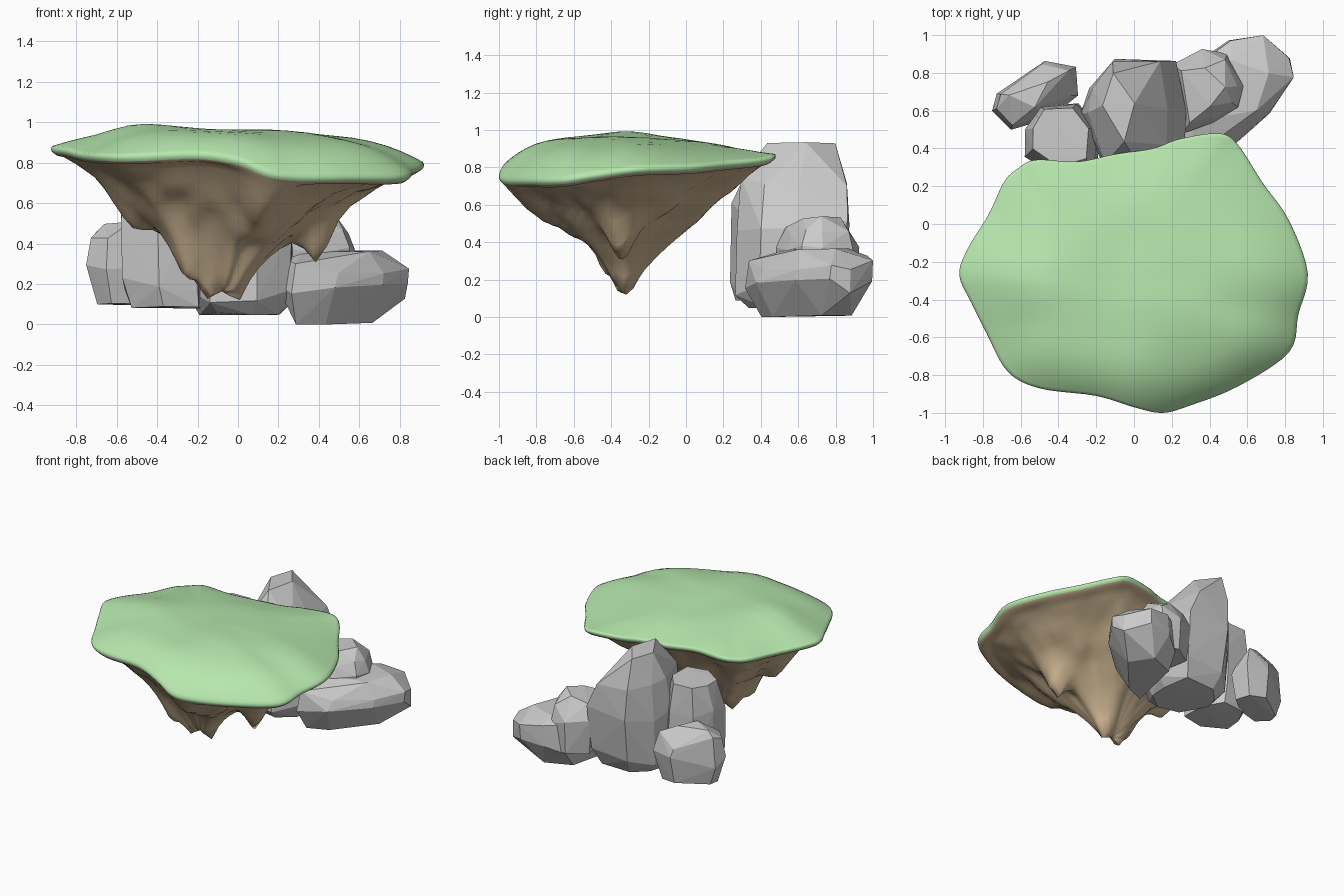
import bpy, bmesh, math, random
from mathutils import Vector, noise

if "Cube" in bpy.data.objects:
    bpy.data.objects.remove(bpy.data.objects["Cube"])

random.seed(4)
CENTRE = Vector((-0.08, -0.33, 0))


def material(name, rgb):
    m = bpy.data.materials.new(name)
    m.diffuse_color = (*rgb, 1)
    m.use_nodes = True
    m.node_tree.nodes["Principled BSDF"].inputs["Base Color"].default_value = m.diffuse_color
    return m


def add_object(name, bm, smooth=False, mat=None):
    bmesh.ops.recalc_face_normals(bm, faces=bm.faces)
    me = bpy.data.meshes.new(name)
    bm.to_mesh(me)
    bm.free()
    ob = bpy.data.objects.new(name, me)
    bpy.context.collection.objects.link(ob)
    for p in me.polygons:
        p.use_smooth = smooth
    if mat:
        me.materials.append(mat)
    return ob


def lerp_table(table, t):
    for (a, za), (b, zb) in zip(table, table[1:]):
        if t <= b:
            return za + (zb - za) * (t - a) / (b - a)
    return table[-1][1]


# Wavy rim of the island, smoothed into a closed curve
RIM = [Vector(p) for p in (
    (-.925, -.27, .87), (-.88, -.13, .87), (-.77, .05, .86), (-.69, .22, .86),
    (-.62, .29, .86), (-.52, .34, .87), (-.3, .33, .87), (-.1, .37, .86),
    (.1, .40, .86), (.24, .45, .86), (.45, .48, .86), (.55, .42, .84),
    (.68, .22, .82), (.82, .02, .80), (.92, -.26, .79), (.87, -.48, .76),
    (.82, -.68, .73), (.55, -.86, .73), (.3, -.96, .73), (.15, -1.0, .75),
    (0, -.97, .81), (-.2, -.91, .84), (-.5, -.87, .83), (-.67, -.78, .83),
    (-.78, -.58, .84), (-.86, -.42, .86))]


def closed_curve(pts, steps):
    n, out = len(pts), []
    for i in range(n):
        a, b, c, d = (pts[(i + k - 1) % n] for k in range(4))
        for s in range(steps):
            t = s / steps
            out.append(.5 * (2 * b + (c - a) * t + (2 * a - 5 * b + 4 * c - d) * t * t
                             + (3 * b - a - 3 * c + d) * t ** 3))
    return out


RIM = closed_curve(RIM, 5)


def shell(name, rings, height, mat):
    """Rings shrink from the rim to the centre; height gives z of each point."""
    bm = bmesh.new()
    loops = []
    for t, drop in rings:
        loop = []
        for r in RIM:
            x, y = CENTRE.x + (r.x - CENTRE.x) * t, CENTRE.y + (r.y - CENTRE.y) * t
            z = r.z + drop if drop is not None else height(x, y, t, r.z)
            loop.append(bm.verts.new((x, y, z)))
        loops.append(loop)
    n = len(RIM)
    for a, b in zip(loops, loops[1:]):
        for i in range(n):
            bm.faces.new((a[i], a[(i + 1) % n], b[(i + 1) % n], b[i]))
    tip = bm.verts.new((CENTRE.x, CENTRE.y, height(CENTRE.x, CENTRE.y, 0, .8)))
    for i in range(n):
        bm.faces.new((loops[-1][i], loops[-1][(i + 1) % n], tip))
    return add_object(name, bm, True, mat)


# Grass: gently bumpy dome, dropping early on the left and abruptly at the front
def grass_height(x, y, t, rim):
    crown = .95 - .03 * x - .08 * max(0, y + .2)
    crown += .025 * math.exp(-((x + .5) ** 2 + (y + .3) ** 2) / .04)
    crown += .012 * noise.noise(Vector((x * 3.5, y * 3.5, 3)))
    left = max(0, min(1, (-x - .3) / .4))
    return rim + .01 + (crown - rim) * (1 - t ** (4.5 - 2 * left))


shell("grass_top", [(.985, -.022), (.997, -.012), (1, 0)] +
      [(t, None) for t in (.994, .975, .94, .89, .82, .74, .65, .55, .45, .35, .25, .15, .07)],
      grass_height, material("grass", (.47, .80, .42)))

# Soil: flared underside with folds and hanging points
PROFILE = [(0, .20), (.1, .22), (.2, .30), (.35, .43), (.5, .535),
           (.65, .625), (.75, .685), (.85, .735), (.93, .77), (1, .80)]
POINTS = [(-.26, -.42, .1, .07), (.4, -.35, .18, .09), (-.1, .0, .09, .11),
          (-.05, .14, .05, .1), (.15, -.82, .09, .14), (.1, -.65, .06, .12),
          (-.54, -.3, .11, .1), (-.15, -.34, .08, .06), (.0, -.32, .1, .06)]


def soil_height(x, y, t, rim):
    z = lerp_table(PROFILE, t) + (rim - .8) * t * t
    for px, py, depth, r in POINTS:
        z -= depth * math.exp(-((x - px) ** 2 + (y - py) ** 2) / (r * r))
    ang = math.atan2(y - CENTRE.y, x - CENTRE.x)
    fold = noise.noise(Vector((2.6 * math.cos(ang), 2.6 * math.sin(ang), t * 1.5)))
    fine = noise.noise(Vector((x * 9, y * 9, 1)))
    return z + math.sin(math.pi * min(1, t)) * (.06 * fold + .03 * fine)


shell("soil_underside", [(.985, -.022), (.965, -.035)] +
      [(t, None) for t in (.93, .88, .83, .77, .71, .65, .59, .53, .47, .41,
                           .35, .29, .24, .19, .14, .09, .04)],
      soil_height, material("soil", (.66, .50, .31)))


# Boulders: a plan outline repeated in layers (z, x scale, y scale, dx, dy), then hulled
def boulder(name, plan, layers):
    bm = bmesh.new()
    cx = sum(p[0] for p in plan) / len(plan)
    cy = sum(p[1] for p in plan) / len(plan)
    for i, (z, sx, sy, dx, dy) in enumerate(layers):
        for k, (x, y) in enumerate(plan):
            if (k + i) % 2 and sx < .7:
                continue
            j = random.uniform(.95, 1.02)
            last = i in (0, len(layers) - 1)
            dz = random.uniform(-.015, 0) if last else random.uniform(-.05, .05)
            bm.verts.new((cx + (x - cx) * j * sx + dx, cy + (y - cy) * j * sy + dy,
                          max(0, z + dz)))
    res = bmesh.ops.convex_hull(bm, input=bm.verts)
    bmesh.ops.delete(bm, geom=[v for v in res["geom_interior"] if isinstance(v, bmesh.types.BMVert)],
                     context='VERTS')
    add_object(name, bm)


boulder("boulder_tall",
        [(-.28, .58), (-.24, .72), (-.1, .87), (.22, .86), (.28, .6), (.27, .4), (.1, .26), (-.15, .29)],
        [(.06, .72, .72, 0, -.02), (.15, .94, .94, 0, -.02), (.48, 1, 1, 0, 0),
         (.73, .78, .95, -.04, .01), (.94, .3, .62, -.09, .05)])
boulder("boulder_middle",
        [(-.59, .35), (-.58, .5), (-.5, .63), (-.3, .65), (-.18, .5), (-.2, .28), (-.4, .23)],
        [(.09, .86, .86, .03, 0), (.2, .97, .97, .01, 0), (.56, .97, .97, 0, 0), (.74, .75, .75, .0, .02)])
boulder("boulder_left",
        [(-.75, .6), (-.73, .69), (-.47, .87), (-.31, .83), (-.29, .68), (-.45, .56), (-.65, .5)],
        [(.11, .8, .8, 0, 0), (.27, 1, 1, 0, 0), (.41, .86, .86, -.01, 0), (.51, .5, .5, -.04, 0)])
boulder("boulder_right_upper",
        [(.2, .84), (.36, .93), (.5, .91), (.58, .73), (.55, .62), (.42, .53), (.26, .48)],
        [(.15, .9, .9, 0, 0), (.37, 1, 1, 0, 0), (.47, .8, .8, 0, 0), (.54, .5, .5, -.01, 0)])
boulder("boulder_right_low",
        [(.26, .31), (.18, .5), (.38, .89), (.5, .98), (.68, 1.0), (.83, .88), (.85, .77), (.72, .58), (.48, .38)],
        [(.01, .65, .7, -.07, -.02), (.17, 1, 1, 0, 0), (.29, .95, .96, .01, .01), (.375, .6, .66, .0, -.02)])
